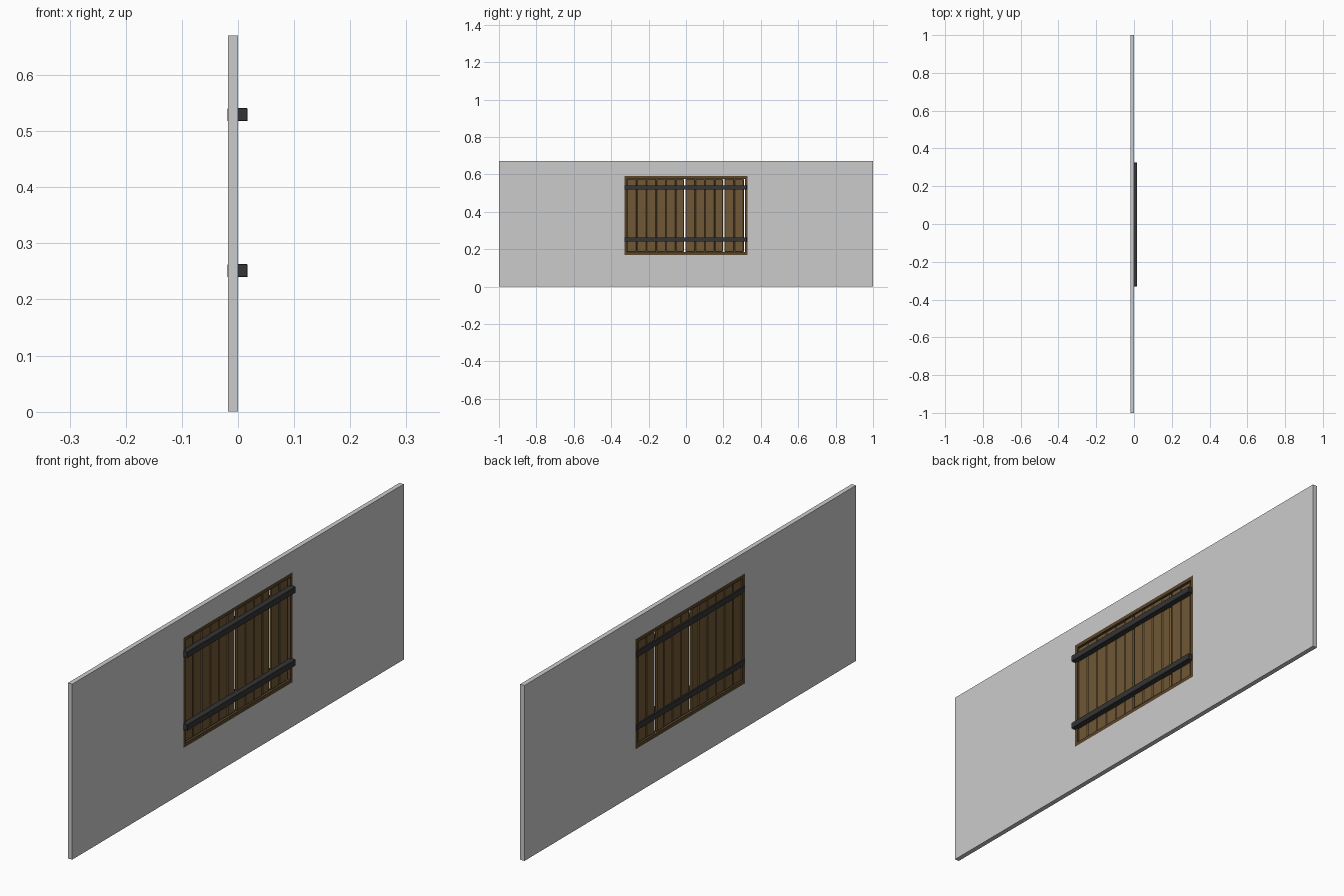
import bpy, random

if "Cube" in bpy.data.objects:
    bpy.data.objects.remove(bpy.data.objects["Cube"])
random.seed(4)

def material(name, rgb):
    m = bpy.data.materials.new(name)
    m.diffuse_color = (*rgb, 1)
    m.use_nodes = True
    m.node_tree.nodes["Principled BSDF"].inputs["Base Color"].default_value = m.diffuse_color
    return m

WOOD = material("wood", (0.16, 0.095, 0.035))
DARK_WOOD = material("dark_wood", (0.10, 0.06, 0.025))
IRON = material("iron", (0.035, 0.035, 0.035))

def box(name, x, y, z, mat=None, bevel=0):
    bpy.ops.mesh.primitive_cube_add(size=1, location=[sum(r) / 2 for r in (x, y, z)])
    o = bpy.context.object
    o.name = name
    o.scale = [r[1] - r[0] for r in (x, y, z)]
    bpy.ops.object.transform_apply(location=False, rotation=False, scale=True)
    if mat:
        o.data.materials.append(mat)
    if bevel:
        b = o.modifiers.new("bevel", 'BEVEL')
        b.width = bevel
        b.segments = 1
    return o

BACK, FRONT = -0.018, 0.0
W, BOTTOM, TOP, HEIGHT = 0.33, 0.17, 0.59, 0.67
T = 0.014  # frame thickness

# Wall with a window opening
wall = box("wall", (BACK, FRONT), (-1, 1), (0, HEIGHT))
cutter = box("opening_cutter", (-0.1, 0.1), (-W, W), (BOTTOM, TOP))
cutter.hide_render = True
cut = wall.modifiers.new("opening", 'BOOLEAN')
cut.object = cutter
cut.solver = 'EXACT'
bpy.context.view_layer.objects.active = wall
bpy.ops.object.modifier_apply(modifier=cut.name)
bpy.data.objects.remove(cutter)

# Wooden frame lining the opening
for name, z in (("frame_bottom", (BOTTOM, BOTTOM + T)), ("frame_top", (TOP - T, TOP))):
    box(name, (BACK, FRONT), (-W, W), z, DARK_WOOD)
for name, y in (("frame_left", (-W, -W + T)), ("frame_right", (W - T, W))):
    box(name, (BACK, FRONT), y, (BOTTOM + T, TOP - T), DARK_WOOD)

# Vertical shutter boards, slightly uneven, with a few open gaps
COUNT = 12
start, end = -W + T, W - T - 0.007
pitch = (end - start) / COUNT
for i in range(COUNT):
    y0 = start + i * pitch
    gap = 0.007 if i in (5, 9) else -0.001
    dx = random.uniform(-0.0015, 0.0015)
    box(f"board_{i + 1}", (-0.014 + dx, -0.004 + dx), (y0, y0 + pitch - gap),
        (BOTTOM + T, TOP - T), WOOD, 0.004)

# Iron cross bars
for name, z in (("lower_bar", (0.24, 0.263)), ("upper_bar", (0.518, 0.541))):
    box(name, (-0.019, 0.017), (-W, W - 0.005), z, IRON, 0.001)
